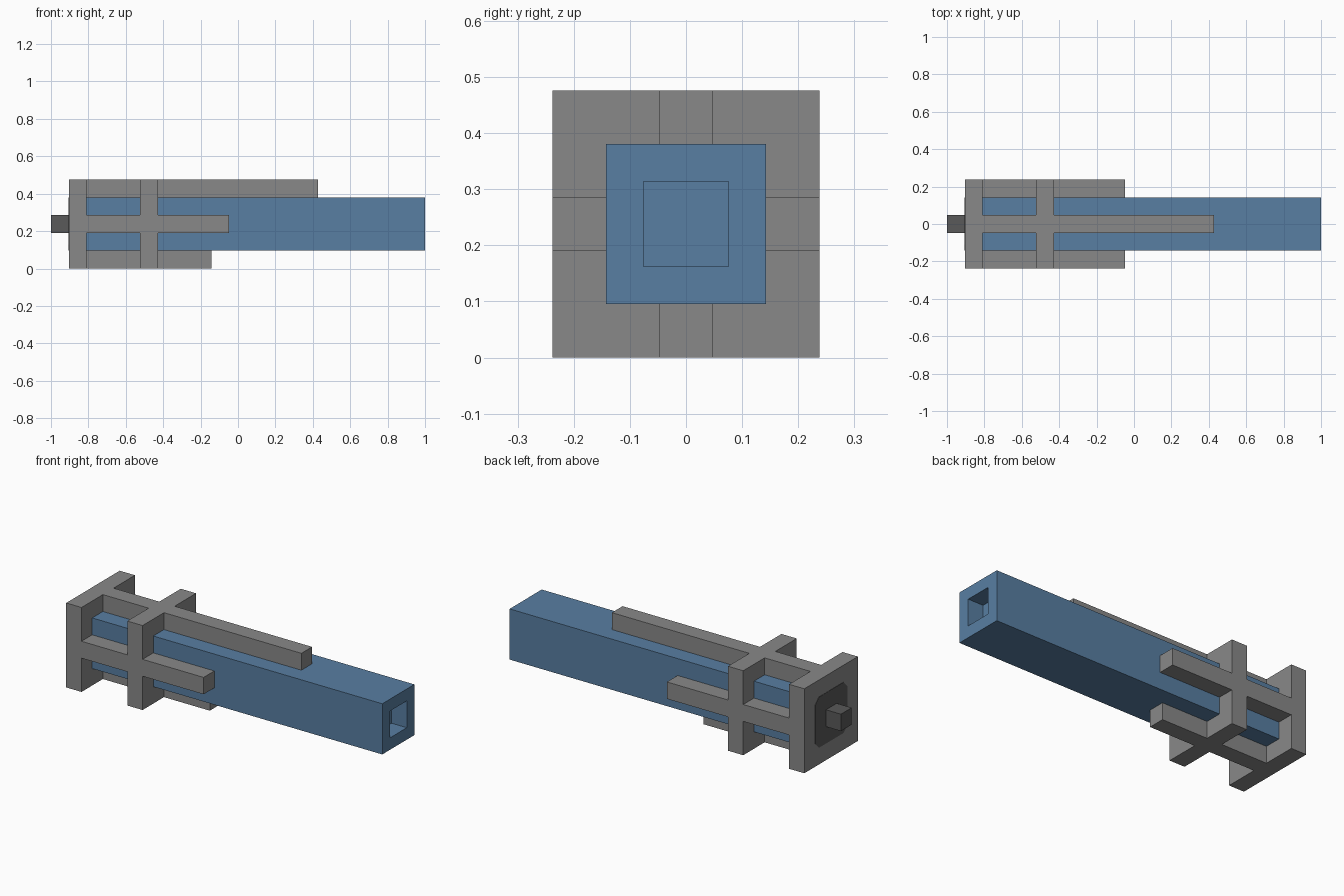
import bpy, bmesh
from mathutils import Vector

if "Cube" in bpy.data.objects:
    bpy.data.objects.remove(bpy.data.objects["Cube"])

U = 2 / 21            # the model sits on a 21 x 5 x 5 block grid


def material(name, rgb):
    m = bpy.data.materials.new(name)
    m.diffuse_color = (*rgb, 1)
    m.use_nodes = True
    m.node_tree.nodes["Principled BSDF"].inputs["Base Color"].default_value = m.diffuse_color
    return m


GREY = material("grey metal", (0.25, 0.25, 0.25))
DARK = material("dark metal", (0.1, 0.1, 0.1))
BLUE = material("steel blue", (0.098, 0.209, 0.361))


def finish(name, bm, mat):
    bmesh.ops.remove_doubles(bm, verts=bm.verts, dist=1e-5)
    bmesh.ops.recalc_face_normals(bm, faces=bm.faces)
    me = bpy.data.meshes.new(name)
    bm.to_mesh(me)
    bm.free()
    me.materials.append(mat)
    ob = bpy.data.objects.new(name, me)
    bpy.context.collection.objects.link(ob)
    return ob


def point(x, y, z):
    """Grid coordinates (x 0..21, y -2.5..2.5, z 0..5) to model units."""
    return Vector((x * U - 1, y * U, z * U))


def box(name, lo, hi, mat):
    a, b = point(*lo), point(*hi)
    bm = bmesh.new()
    bmesh.ops.create_cube(bm, size=1)
    for v in bm.verts:
        v.co = [a[i] if v.co[i] < 0 else b[i] for i in range(3)]
    return finish(name, bm, mat)


def prism(name, outline, x0, x1, mat):
    """Extrude a y-z outline along x."""
    bm = bmesh.new()
    f = bm.faces.new([bm.verts.new(point(x0, y, z)) for y, z in outline])
    ext = bmesh.ops.extrude_face_region(bm, geom=[f])["geom"]
    for v in ext:
        if isinstance(v, bmesh.types.BMVert):
            v.co.x += (x1 - x0) * U
    return finish(name, bm, mat)


# blue barrel with a square bore sunk into its free end
barrel = box("barrel", (2, -1.5, 1), (21, 1.5, 4), BLUE)
bm = bmesh.new()
bm.from_mesh(barrel.data)
end = max(bm.faces, key=lambda f: f.calc_center_median().x)
bmesh.ops.inset_region(bm, faces=[end], thickness=U)
floor = bmesh.ops.extrude_face_region(bm, geom=[end])["geom"]
for v in floor:
    if isinstance(v, bmesh.types.BMVert):
        v.co.x -= U
if end.is_valid:
    bmesh.ops.delete(bm, geom=[end], context='FACES_ONLY')
bmesh.ops.recalc_face_normals(bm, faces=bm.faces)
bm.to_mesh(barrel.data)
bm.free()

# end plate and peg
box("end_plate", (1, -2.5, 0), (2, 2.5, 5), GREY)
box("peg", (0, -0.5, 2), (1, 0.5, 3), DARK)

# dark chamfered patch painted on the end plate
c = 0.35
patch = [(-1.5 + c, 1), (1.5 - c, 1), (1.5, 1 + c), (1.5, 4 - c),
         (1.5 - c, 4), (-1.5 + c, 4), (-1.5, 4 - c), (-1.5, 1 + c)]
prism("end_patch", patch, 0.98, 1, DARK)

# square collar around the barrel
for name, lo, hi in (("bottom", (5, -2.5, 0), (6, 2.5, 1)),
                     ("top", (5, -2.5, 4), (6, 2.5, 5)),
                     ("front", (5, -2.5, 1), (6, -1.5, 4)),
                     ("back", (5, 1.5, 1), (6, 2.5, 4))):
    box("collar_" + name, lo, hi, GREY)

# rails, interrupted by the collar
for name, y, z, stop in (("top", -0.5, 4, 15), ("bottom", -0.5, 0, 9),
                         ("front", -2.5, 2, 10), ("back", 1.5, 2, 10)):
    for part, x0, x1 in (("inner", 2, 5), ("outer", 6, stop)):
        box(f"{name}_rail_{part}", (x0, y, z), (x1, y + 1, z + 1), GREY)
